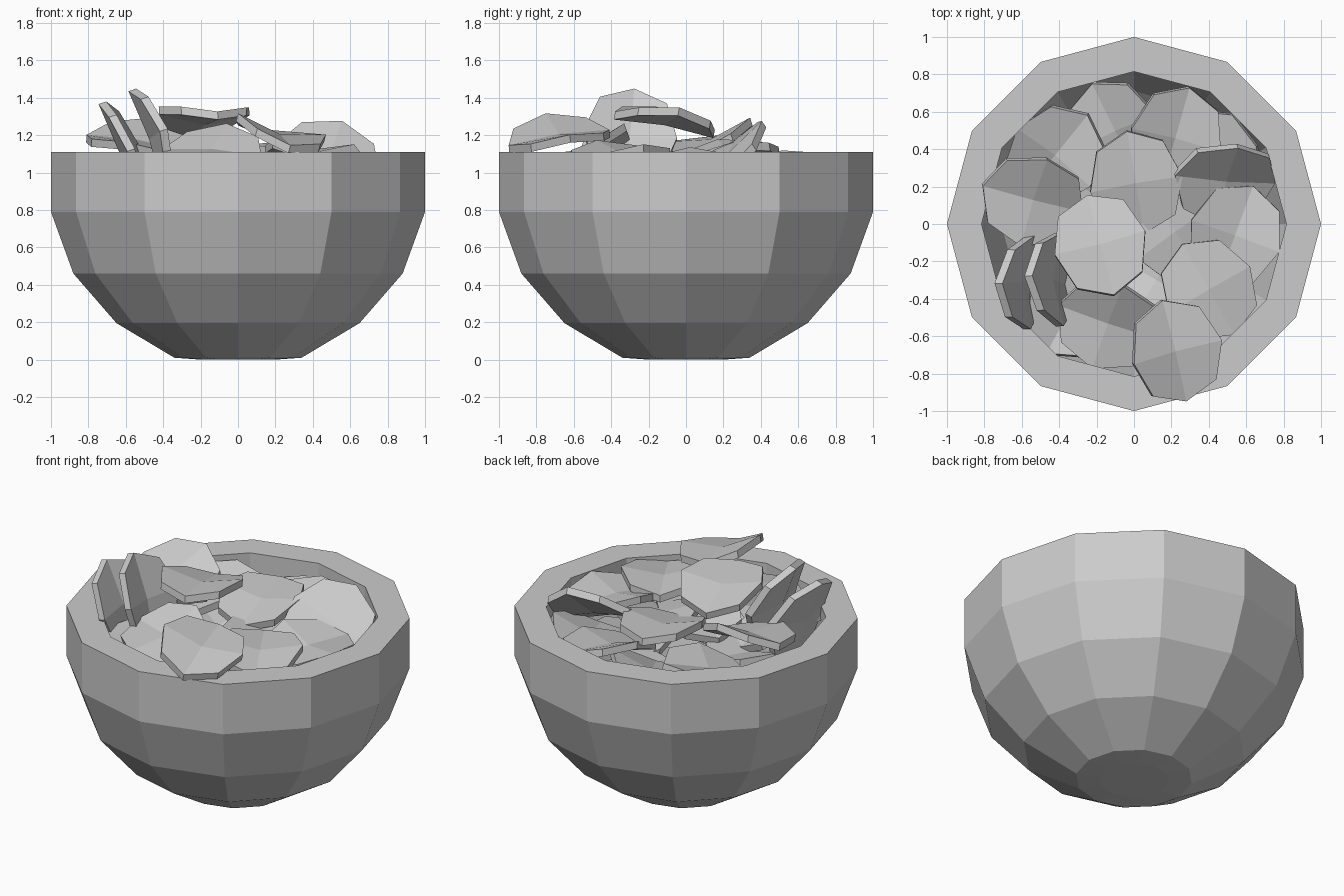
import bpy, bmesh, math, random
from mathutils import Matrix, Vector

cube = bpy.data.objects.get("Cube")
if cube:
    bpy.data.objects.remove(cube, do_unlink=True)

grey = bpy.data.materials.new("plain_grey")
grey.use_nodes = True
grey.diffuse_color = (0.6, 0.6, 0.6, 1)
grey.node_tree.nodes["Principled BSDF"].inputs["Base Color"].default_value = grey.diffuse_color


def finish(bm, name):
    """Turn a bmesh into a flat-shaded object with the shared material."""
    bmesh.ops.recalc_face_normals(bm, faces=bm.faces)
    mesh = bpy.data.meshes.new(name)
    bm.to_mesh(mesh)
    bm.free()
    mesh.materials.append(grey)
    obj = bpy.data.objects.new(name, mesh)
    bpy.context.collection.objects.link(obj)
    return obj


def lathe(name, profile, sides):
    """Revolve a radius/height profile and close both ends."""
    bm = bmesh.new()
    rings = []
    for radius, height in profile:
        angles = [math.tau * k / sides for k in range(sides)]
        rings.append([bm.verts.new((radius * math.cos(a), radius * math.sin(a), height))
                      for a in angles])
    for lower, upper in zip(rings, rings[1:]):
        for k in range(sides):
            n = (k + 1) % sides
            bm.faces.new((lower[k], lower[n], upper[n], upper[k]))
    bm.faces.new(rings[0])
    bm.faces.new(rings[-1])
    return finish(bm, name)


def chip(name, place, tilt_front, tilt_right, spin, width=0.25, length=0.28):
    """Thick saddle-shaped chip: a two by two grid with its corners pulled in."""
    bm = bmesh.new()
    half = 0.022
    layers = {}
    for side in (-1, 1):
        for i in (-1, 0, 1):
            for j in (-1, 0, 1):
                pull = 0.72 if i and j else 1
                curl = 0.055 * (i * pull) ** 2 - 0.02 * (j * pull) ** 2
                layers[side, i, j] = bm.verts.new(
                    (i * pull * width, j * pull * length, curl - 0.015 + side * half))
        for i in (-1, 0):
            for j in (-1, 0):
                corners = ((i, j), (i + 1, j), (i + 1, j + 1), (i, j + 1))
                bm.faces.new([layers[(side, *c)] for c in corners])
    # rim that joins the upper and lower skins
    loop = [(-1, -1), (0, -1), (1, -1), (1, 0), (1, 1), (0, 1), (-1, 1), (-1, 0)]
    for a, b in zip(loop, loop[1:] + loop[:1]):
        bm.faces.new((layers[(-1, *a)], layers[(-1, *b)], layers[(1, *b)], layers[(1, *a)]))
    turn = (Matrix.Rotation(math.radians(tilt_right), 4, "Y")
            @ Matrix.Rotation(math.radians(tilt_front), 4, "X")
            @ Matrix.Rotation(math.radians(spin), 4, "Z"))
    bm.transform(Matrix.Translation(Vector(place)) @ turn)
    return finish(bm, name)


# Thick-walled twelve-sided bowl: outside, rim, then inside
lathe("bowl", [(0.2, 0), (0.34, 0.01), (0.65, 0.195), (0.88, 0.46), (1, 0.79), (1, 1.11),
               (0.815, 1.11), (0.815, 0.82), (0.71, 0.54), (0.53, 0.33), (0.27, 0.18)], 12)

# Chips of the heap: position, front-down tilt, right-down tilt, spin
heap = {
    "top_centre": ((-0.18, -0.11, 1.29), -10, -2, 15),
    "front_overhang": ((0.22, -0.68, 1.2), 5, 15, 15),
    "front_lower": ((-0.14, -0.53, 1.12), 20, -3, 70),
    "left_upright_outer": ((-0.6, -0.31, 1.12), 3, 71, 92),
    "left_upright_inner": ((-0.44, -0.3, 1.19), -3, 71, 85),
    "left_back": ((-0.54, 0.13, 1.17), 17, 5, 75),
    "right_back": ((0.49, 0.23, 1.1), 33, 14, 85),
    "back_centre": ((0.01, 0.22, 1.11), 8, 3, 10),
    "right_middle": ((0.54, -0.06, 1.06), 4, 2, -20),
    "right_front": ((0.4, -0.35, 1.1), 2, 4, 30),
    "back_right_low": ((0.22, 0.46, 1.02), 12, 6, -15),
    "back_low": ((-0.1, 0.5, 0.95), 15, -8, 25),
    "back_left_low": ((-0.42, 0.37, 1.0), 14, -10, -40),
    "back_corner": ((0.44, 0.34, 0.97), 10, -12, 20),
    "front_left_low": ((-0.34, -0.45, 0.95), -10, 15, -30),
    "centre_right": ((0.22, -0.04, 1.02), 4, 7, 35),
    "front_centre_low": ((0.12, -0.3, 0.96), -6, -5, 60),
}
for name, settings in heap.items():
    chip("chip_" + name, *settings)

# Buried chips filling the lower part of the heap
random.seed(4)
for layer in range(3):
    for k in range(5):
        angle = math.tau * (k + layer / 2) / 5
        reach = 0.22 + 0.08 * layer
        chip(f"buried_chip_{layer}_{k}",
             (reach * math.cos(angle), reach * math.sin(angle), 0.45 + 0.2 * layer),
             random.uniform(-12, 12), random.uniform(-12, 12), random.uniform(0, 180))
